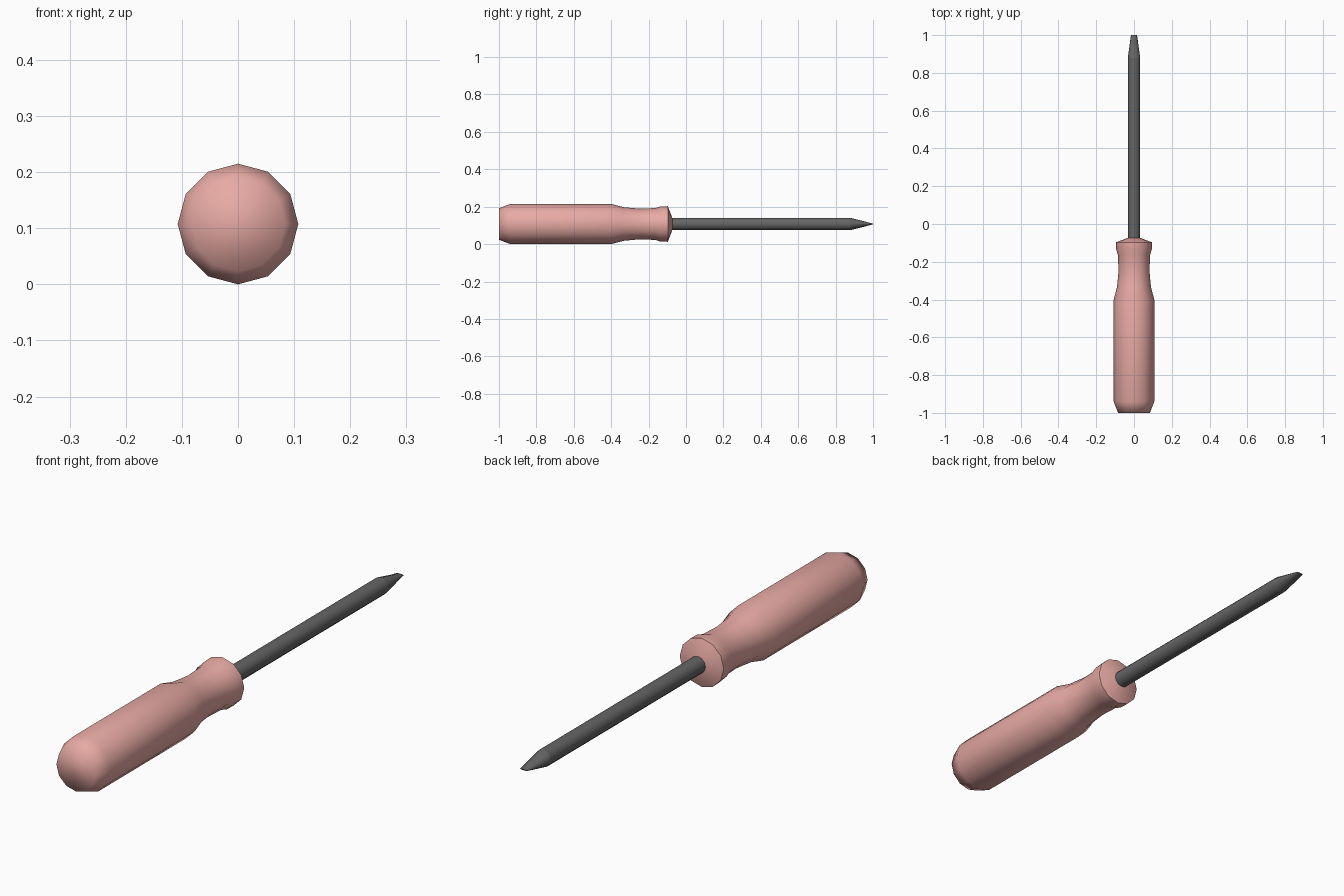
import bpy, bmesh
from math import sin, cos, pi

if "Cube" in bpy.data.objects:
    bpy.data.objects.remove(bpy.data.objects["Cube"])

SIDES = 12
AXIS_Z = 0.1075


def lathe(name, rings, color, sharp_rings=()):
    """Loft 12-sided rings (y, x radius, z radius) along the y axis and cap both ends."""
    bm = bmesh.new()
    loops = [[bm.verts.new((rx * sin(2 * pi * i / SIDES), y,
                            AXIS_Z + rz * cos(2 * pi * i / SIDES)))
              for i in range(SIDES)] for y, rx, rz in rings]
    for a, b in zip(loops, loops[1:]):
        for i in range(SIDES):
            j = (i + 1) % SIDES
            bm.faces.new((a[i], a[j], b[j], b[i]))
    bm.faces.new(loops[0])
    bm.faces.new(loops[-1])
    bmesh.ops.recalc_face_normals(bm, faces=bm.faces)
    for f in bm.faces:
        f.smooth = True
    for k in sharp_rings:
        for i in range(SIDES):
            bm.edges.get((loops[k][i], loops[k][(i + 1) % SIDES])).smooth = False
    mesh = bpy.data.meshes.new(name)
    bm.to_mesh(mesh)
    bm.free()
    mat = bpy.data.materials.new(name + "_color")
    mat.diffuse_color = color
    mat.use_nodes = True
    mat.node_tree.nodes["Principled BSDF"].inputs["Base Color"].default_value = mat.diffuse_color
    mesh.materials.append(mat)
    obj = bpy.data.objects.new(name, mesh)
    bpy.context.collection.objects.link(obj)
    return obj


# Handle: rounded butt, straight grip, narrow waist and collar
handle = [(-1.0, 0.084), (-0.94, 0.1075), (-0.40, 0.1075), (-0.335, 0.09),
          (-0.25, 0.082), (-0.165, 0.085), (-0.135, 0.094), (-0.097, 0.095),
          (-0.073, 0.032)]
lathe("handle", [(y, r, r) for y, r in handle], (0.80, 0.40, 0.37, 1), sharp_rings=(7,))

# Shaft: round rod flattened into a narrow blade tip
lathe("shaft", [(-0.12, 0.033, 0.033), (0.88, 0.033, 0.033), (1.0, 0.016, 0.002)],
      (0.13, 0.13, 0.13, 1), sharp_rings=(0, 1, 2))
